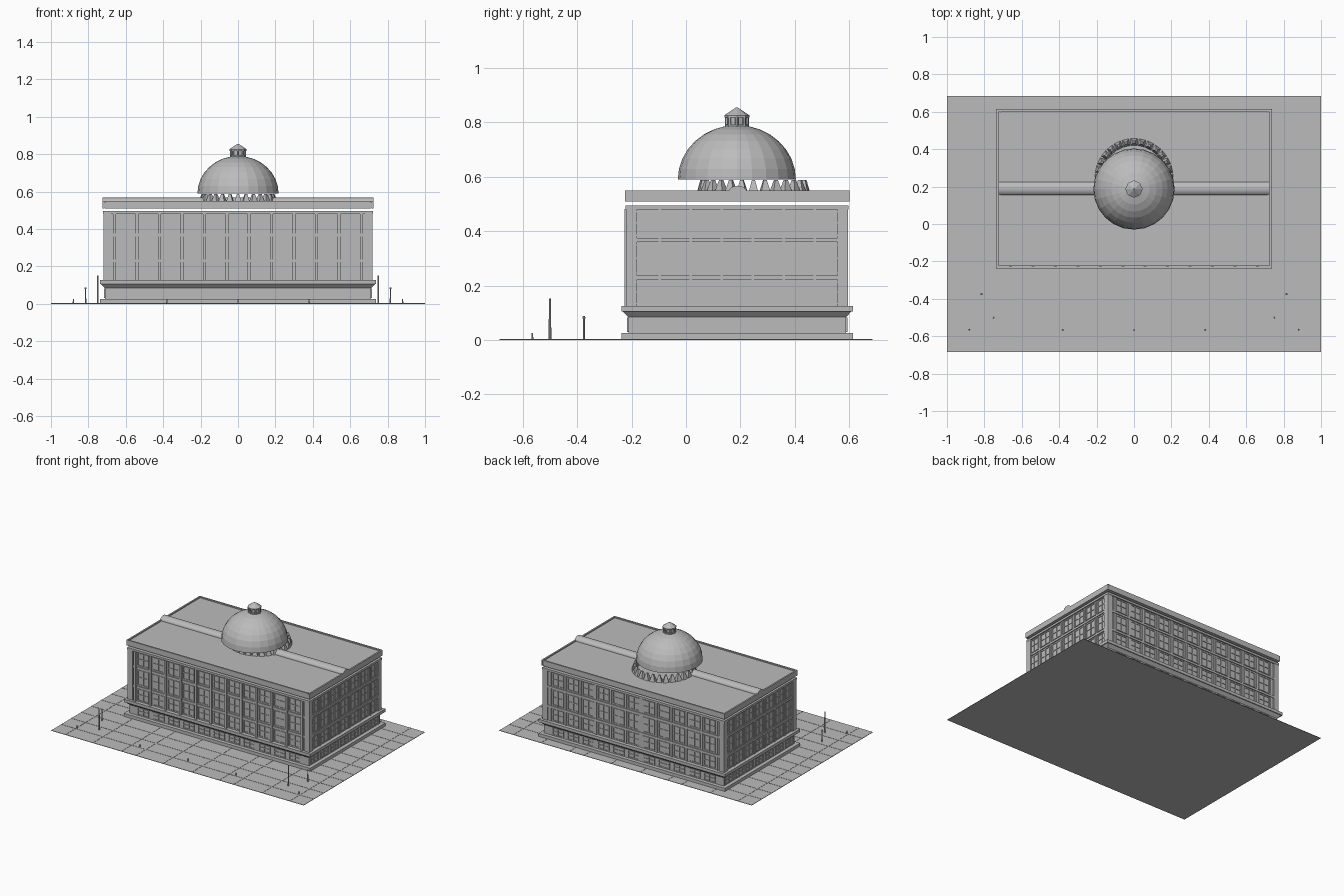
import bpy, bmesh, math
from mathutils import Matrix, Vector

old = bpy.data.objects.get("Cube")
if old:
    bpy.data.objects.remove(old, do_unlink=True)

stone = bpy.data.materials.new("grey stone")
stone.use_nodes = True
GREY = (0.5, 0.5, 0.5, 1)
stone.diffuse_color = GREY
stone.node_tree.nodes["Principled BSDF"].inputs["Base Color"].default_value = GREY

CY = 0.188            # building centre along y
HX, HY = 0.712, 0.4   # half size of the wall block


def finish(name, bm):
    mesh = bpy.data.meshes.new(name)
    bmesh.ops.recalc_face_normals(bm, faces=bm.faces)
    bm.to_mesh(mesh)
    bm.free()
    mesh.materials.append(stone)
    obj = bpy.data.objects.new(name, mesh)
    bpy.context.collection.objects.link(obj)
    return obj


def add_box(bm, x, y, z):
    """Box from three (low, high) ranges."""
    mid = Vector([(a + b) / 2 for a, b in (x, y, z)])
    size = Vector([b - a for a, b in (x, y, z)])
    bmesh.ops.create_cube(bm, size=1, matrix=Matrix.LocRotScale(mid, None, size))


def add_cone(bm, x, y, z0, z1, r0, r1, sides, turn=0):
    place = Matrix.Translation((x, y, (z0 + z1) / 2)) @ Matrix.Rotation(turn, 4, 'Z')
    bmesh.ops.create_cone(bm, cap_ends=True, segments=sides, radius1=r0,
                          radius2=r1, depth=z1 - z0, matrix=place)


def slab(name, grow, z0, z1):
    """Course that runs round the whole building."""
    bm = bmesh.new()
    add_box(bm, (-HX - grow, HX + grow), (CY - HY - grow, CY + HY + grow), (z0, z1))
    return finish(name, bm)


def wall_box(bm, side, u, out, z):
    """Box on a wall: u is the range along the wall, out its projection."""
    if side in ("front", "back"):
        s = -1 if side == "front" else 1
        y = sorted((CY + s * (HY - 0.01), CY + s * (HY + out)))
        add_box(bm, u, y, z)
    else:
        s = -1 if side == "right" else 1
        x = sorted((s * (HX - 0.01), s * (HX + out)))
        add_box(bm, x, (CY + u[0], CY + u[1]), z)


# Paved ground with thin joints
bm = bmesh.new()
add_box(bm, (-1, 1), (-0.685, 0.685), (0, 0.003))
finish("ground", bm)
bm = bmesh.new()
for x in (0.115, 0.33, 0.444, 0.67, 0.888):
    for s in (-1, 1):
        add_box(bm, (s * x - 0.003, s * x + 0.003), (-0.685, 0.685), (0.002, 0.0045))
for i in range(-5, 6):
    y = i * 0.114
    add_box(bm, (-1, 1), (y - 0.004, y + 0.004), (0.002, 0.0045))
finish("paving_joints", bm)

# Wall block and horizontal courses
slab("walls", 0, 0, 0.495)
slab("plinth", 0.026, 0, 0.025)
belt = slab("belt_course", 0.026, 0.105, 0.126)
cove = slab("belt_moulding", 0.02, 0.084, 0.105)
for v in cove.data.vertices:
    if v.co.z < 0.09:
        v.co.x *= HX / (HX + 0.02)
        v.co.y = CY + (v.co.y - CY) * HY / (HY + 0.02)
for i, z in enumerate((0.222, 0.36)):
    slab(f"floor_band_{i + 1}", 0.007, z, z + 0.015)
slab("top_band", 0.01, 0.48, 0.495)

# Pilasters and mullioned windows on the four walls
STOREYS = ((0.03, 0.082), (0.132, 0.216), (0.244, 0.352), (0.382, 0.474))
for side, bays, pitch, proj in (("front", 11, 0.12, 0.014), ("back", 11, 0.12, 0.005),
                                ("left", 7, 0.114, 0.005), ("right", 7, 0.114, 0.005)):
    pil, win = bmesh.new(), bmesh.new()
    half = bays * pitch / 2
    for i in range(bays + 1):
        u = -half + i * pitch
        w = 0.008 if side == "front" else 0.005
        wall_box(pil, side, (u - w, u + w), proj, (0.126, 0.482))
    for i in range(bays):
        u = -half + (i + 0.5) * pitch
        for z0, z1 in STOREYS:
            mid = (z0 + z1) / 2
            for du in (-0.042, 0, 0.042):
                wall_box(win, side, (u + du - 0.003, u + du + 0.003), 0.005, (z0, z1))
            for z in (z0, mid, z1 - 0.005):
                wall_box(win, side, (u - 0.042, u + 0.042), 0.004, (z, z + 0.005))
    finish(side + "_pilasters", pil)
    finish(side + "_windows", win)

# Corner piers
bm = bmesh.new()
for sx in (-1, 1):
    for sy in (-1, 1):
        x, y = sx * (HX - 0.012), CY + sy * (HY - 0.012)
        add_box(bm, (x - 0.02, x + 0.02), (y - 0.02, y + 0.02), (0.126, 0.482))
finish("corner_piers", bm)

# Roof slab with a low rim, carried just clear of the walls
slab("roof", 0.012, 0.511, 0.541)
bm = bmesh.new()
for s in (-1, 1):
    x = sorted((s * (HX + 0.002), s * (HX + 0.013)))
    add_box(bm, x, (CY - HY - 0.013, CY + HY + 0.013), (0.51, 0.549))
    y = sorted((CY + s * (HY + 0.002), CY + s * (HY + 0.013)))
    add_box(bm, (-HX, HX), y, (0.51, 0.549))
finish("roof_rim", bm)

# Rounded ridge along the roof
bm = bmesh.new()
place = (Matrix.Translation((0, 0.19, 0.541)) @ Matrix.Diagonal((1, 1, 0.75, 1))
         @ Matrix.Rotation(math.pi / 2, 4, 'Y'))
bmesh.ops.create_cone(bm, cap_ends=True, segments=20, radius1=0.035, radius2=0.035,
                      depth=2 * HX + 0.026, matrix=place)
finish("roof_ridge", bm)

# Ring of tapered blocks behind the dome's centre
bm = bmesh.new()
COUNT = 28
for i in range(COUNT):
    a = 2 * math.pi * i / COUNT
    add_cone(bm, 0.19 * math.cos(a), 0.248 + 0.19 * math.sin(a), 0.541, 0.588,
             0.026, 0.008, 4, a + math.pi / 4)
finish("dome_ring", bm)

# Faceted dome
bm = bmesh.new()
RINGS, SIDES = 8, 24
profile = [bm.verts.new((0, 0.187, 0.59))]
for i in range(RINGS + 1):
    t = math.pi / 2 * i / RINGS
    profile.append(bm.verts.new((0.217 * math.cos(t), 0.187, 0.59 + 0.2 * math.sin(t))))
edges = [bm.edges.new(pair) for pair in zip(profile, profile[1:])]
bmesh.ops.spin(bm, geom=profile + edges, cent=(0, 0.187, 0), axis=(0, 0, 1),
               angle=2 * math.pi, steps=SIDES)
bmesh.ops.remove_doubles(bm, verts=bm.verts, dist=0.0005)
finish("dome", bm)

# Lantern with small columns and a pointed cap
bm = bmesh.new()
add_cone(bm, 0, 0.187, 0.78, 0.826, 0.033, 0.033, 8)
add_cone(bm, 0, 0.187, 0.783, 0.793, 0.044, 0.044, 8)
for i in range(8):
    a = math.pi / 4 * i
    add_cone(bm, 0.038 * math.cos(a), 0.187 + 0.038 * math.sin(a), 0.785, 0.822, 0.006, 0.006, 6)
finish("lantern", bm)
bm = bmesh.new()
add_cone(bm, 0, 0.187, 0.818, 0.826, 0.046, 0.046, 8)
add_cone(bm, 0, 0.187, 0.826, 0.854, 0.046, 0.004, 8)
finish("lantern_cap", bm)

# Flagpoles, lamps and bollards on the forecourt
tall, lamp, small = bmesh.new(), bmesh.new(), bmesh.new()
for s in (-1, 1):
    add_cone(tall, s * 0.75, -0.5, 0, 0.152, 0.005, 0.004, 8)
    add_cone(lamp, s * 0.815, -0.375, 0, 0.08, 0.004, 0.003, 8)
    add_cone(lamp, s * 0.815, -0.375, 0.08, 0.088, 0.006, 0.004, 8)
for x in (-0.88, -0.38, 0, 0.38, 0.88):
    add_cone(small, x, -0.565, 0, 0.025, 0.004, 0.003, 8)
finish("flagpoles", tall)
finish("lamps", lamp)
finish("bollards", small)
